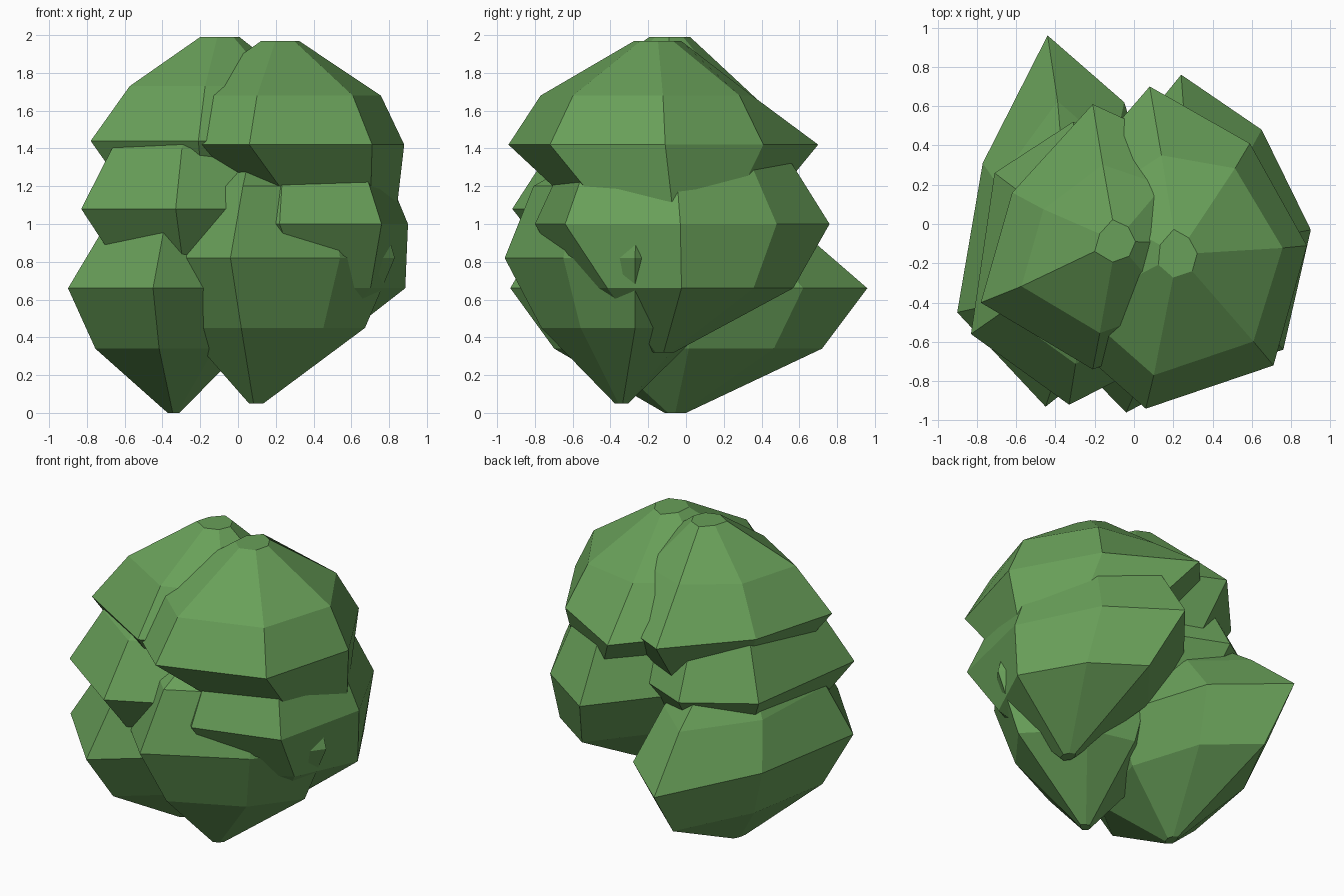
import bpy, bmesh

leaf = bpy.data.materials.new("leaf_green")
leaf.diffuse_color = (0.14, 0.35, 0.10, 1)


def clump(name, centre, wide_z, wide, rings_below, rings_above):
    """Seven-sided leaf clump: the wide outline is scaled and moved to make every ring.
    Each extra ring is (centre x, centre y, z, scale, {corner: extra scale})."""
    cx, cy = centre
    rings = rings_below + [(cx, cy, wide_z, 1.0, {})] + rings_above
    bm = bmesh.new()
    loops = []
    for x, y, z, s, bumps in rings:
        loop = []
        for i, (px, py) in enumerate(wide):
            k = s * bumps.get(i, 1.0)
            loop.append(bm.verts.new((x + (px - cx) * k, y + (py - cy) * k, z)))
        loops.append(loop)
    n = len(wide)
    for a, b in zip(loops, loops[1:]):
        for i in range(n):
            j = (i + 1) % n
            bm.faces.new((a[i], a[j], b[j], b[i]))
    bm.faces.new(loops[0][::-1])
    bm.faces.new(loops[-1])
    bmesh.ops.recalc_face_normals(bm, faces=bm.faces)
    me = bpy.data.meshes.new(name)
    bm.to_mesh(me)
    bm.free()
    me.materials.append(leaf)
    ob = bpy.data.objects.new(name, me)
    bpy.context.collection.objects.link(ob)


# Upper clumps
clump("upper_right_clump", (0.20, -0.12), 1.42,
      [(0.06, -0.94), (0.71, -0.72), (0.88, -0.11), (0.59, 0.41),
       (0.08, 0.70), (-0.38, 0.17), (-0.44, -0.50)],
      [(0.32, -0.12, 0.75, 0.10, {}), (0.38, -0.08, 1.10, 0.63, {2: 1.08})],
      [(0.21, -0.13, 1.68, 0.78, {2: 1.03, 4: 0.75}), (0.22, -0.15, 1.97, 0.15, {})])
clump("upper_left_clump", (-0.09, -0.09), 1.44,
      [(-0.21, -0.74), (0.32, -0.55), (0.52, -0.09), (0.29, 0.38),
       (-0.21, 0.61), (-0.62, 0.16), (-0.78, -0.40)],
      [(-0.12, -0.10, 0.85, 0.10, {}), (-0.10, -0.09, 1.18, 0.72, {})],
      [(-0.09, -0.10, 1.73, 0.70, {3: 0.9, 4: 0.82}), (-0.09, -0.09, 1.99, 0.16, {})])

# Middle clumps
clump("middle_left_clump", (-0.28, -0.20), 1.08,
      [(-0.33, -0.92), (0.18, -0.66), (0.35, -0.15), (0.10, 0.35),
       (-0.31, 0.52), (-0.71, 0.26), (-0.83, -0.56)],
      [(-0.28, -0.15, 0.52, 0.10, {}), (-0.26, -0.19, 0.84, 0.75, {})],
      [(-0.26, -0.18, 1.40, 0.74, {}), (-0.24, -0.17, 1.65, 0.15, {})])
clump("middle_right_clump", (0.35, -0.05), 1.00,
      [(0.22, -0.80), (0.76, -0.64), (0.90, -0.03), (0.65, 0.48),
       (0.24, 0.76), (-0.15, 0.28), (-0.15, -0.36)],
      [(0.41, -0.12, 0.32, 0.07, {}), (0.44, -0.04, 0.66, 0.75, {1: 0.85, 2: 1.08})],
      [(0.34, -0.07, 1.33, 0.77, {}), (0.30, -0.08, 1.60, 0.14, {})])

# Lower clumps
clump("lower_front_clump", (0.09, -0.35), 0.82,
      [(-0.04, -0.96), (0.54, -0.65), (0.83, -0.27), (0.45, 0.12),
       (0.05, 0.22), (-0.36, -0.08), (-0.44, -0.55)],
      [(0.09, -0.34, 0.05, 0.06, {}), (0.11, -0.33, 0.45, 0.76, {0: 0.94})],
      [(0.13, -0.32, 1.20, 0.80, {}), (0.10, -0.28, 1.45, 0.15, {})])
clump("lower_left_clump", (-0.36, -0.04), 0.66,
      [(-0.45, -0.93), (-0.06, -0.62), (0.14, 0.02), (-0.05, 0.62),
       (-0.44, 0.96), (-0.77, 0.31), (-0.90, -0.45)],
      [(-0.34, -0.06, 0.0, 0.06, {}), (-0.35, -0.03, 0.34, 0.75, {})],
      [(-0.33, -0.11, 0.95, 0.735, {5: 1.22}), (-0.33, -0.08, 1.35, 0.14, {})])
